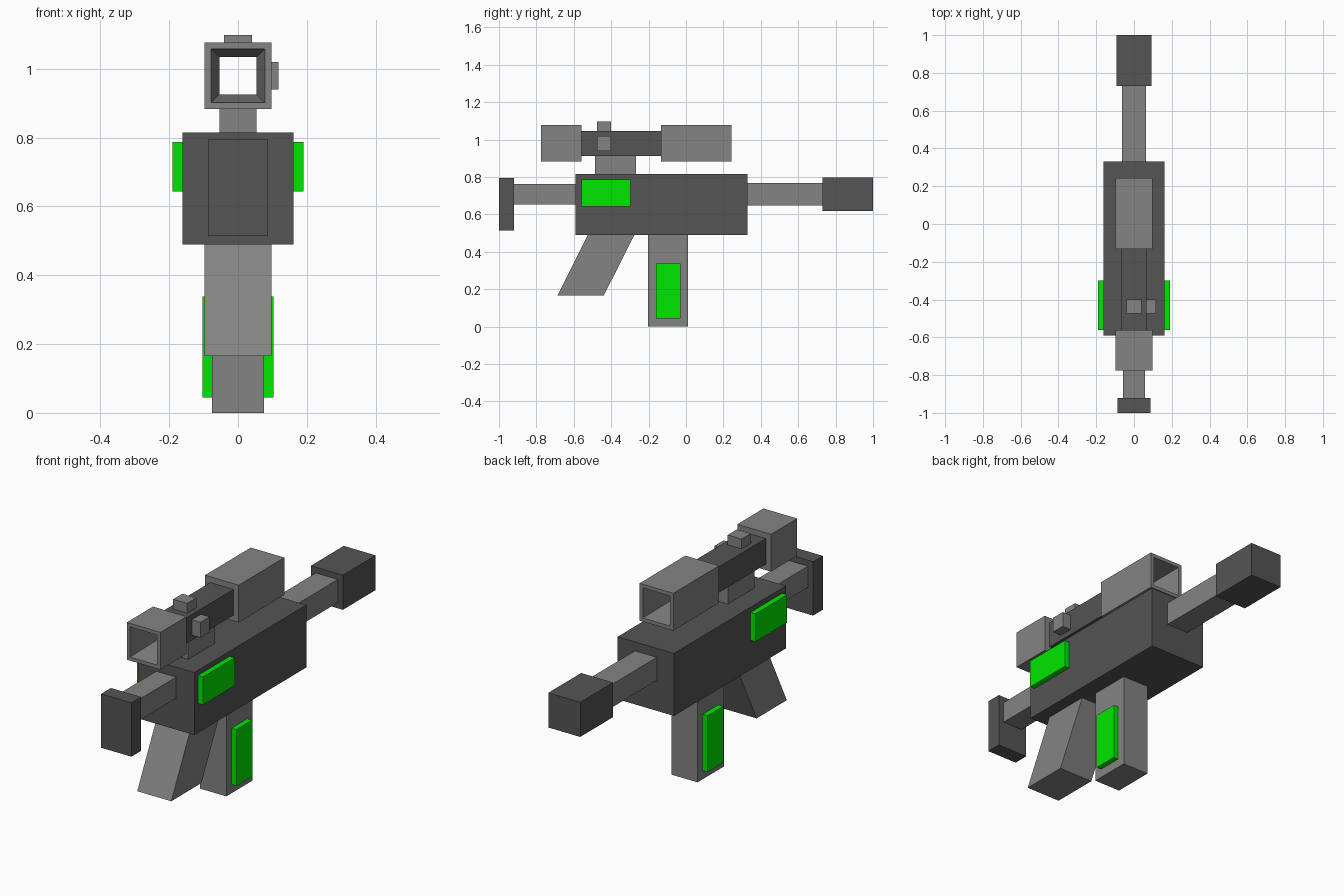
import bpy, bmesh

if "Cube" in bpy.data.objects:
    bpy.data.objects.remove(bpy.data.objects["Cube"])


def material(name, color):
    mat = bpy.data.materials.new(name)
    mat.diffuse_color = (*color, 1)
    mat.use_nodes = True
    mat.node_tree.nodes["Principled BSDF"].inputs["Base Color"].default_value = mat.diffuse_color
    return mat


green = material("green", (0.0, 0.8, 0.0))
dark = material("dark_grey", (.089, .089, .089))
mid = material("mid_grey", (.227, .227, .227))


def new_object(name, bm, mats):
    bmesh.ops.recalc_face_normals(bm, faces=bm.faces)
    mesh = bpy.data.meshes.new(name)
    bm.to_mesh(mesh)
    bm.free()
    ob = bpy.data.objects.new(name, mesh)
    bpy.context.collection.objects.link(ob)
    for mat in mats:
        mesh.materials.append(mat)
    return ob


def prism(name, x0, x1, profile, mat):
    """Extrude a (y, z) side profile from x0 to x1."""
    bm = bmesh.new()
    face = bm.faces.new([bm.verts.new((x0, y, z)) for y, z in profile])
    ext = bmesh.ops.extrude_face_region(bm, geom=[face])["geom"]
    verts = [v for v in ext if isinstance(v, bmesh.types.BMVert)]
    bmesh.ops.translate(bm, verts=verts, vec=(x1 - x0, 0, 0))
    return new_object(name, bm, [mat])


def box(name, x, y, z, mat):
    return prism(name, x[0], x[1],
                 [(y[0], z[0]), (y[1], z[0]), (y[1], z[1]), (y[0], z[1])], mat)


def square_tube(name, zc, profile, dark_segments):
    """Sweep a closed (y, half width) profile around a square."""
    bm = bmesh.new()
    corners = [(-1, -1), (1, -1), (1, 1), (-1, 1)]
    rings = [[bm.verts.new((h * cx, y, zc + h * cz)) for cx, cz in corners]
             for y, h in profile]
    for i, a in enumerate(rings):
        b = rings[(i + 1) % len(rings)]
        for j in range(4):
            k = (j + 1) % 4
            face = bm.faces.new((a[j], a[k], b[k], b[j]))
            face.material_index = int(i in dark_segments)
    return new_object(name, bm, [mid, dark])


# Receiver, barrel and stock
box("body", (-.162, .162), (-.59, .33), (.49, .815), dark)
box("barrel", (-.063, .063), (.33, .73), (.648, .768), mid)
box("muzzle", (-.092, .092), (.73, 1.0), (.618, .798), dark)
box("stock_tube", (-.057, .057), (-.92, -.59), (.653, .763), mid)
box("stock_plate", (-.087, .087), (-1.0, -.92), (.514, .794), dark)

# Slanted grip and magazine
prism("grip", -.098, .098,
      [(-.688, .166), (-.44, .166), (-.276, .49), (-.525, .49)], mid)
box("magazine", (-.075, .075), (-.203, .012), (0, .49), mid)

# Green side panels
for side, s in (("left", -1), ("right", 1)):
    box("body_panel_" + side, sorted((s * .162, s * .19)),
        (-.56, -.298), (.643, .788), green)
    box("magazine_panel_" + side, sorted((s * .075, s * .103)),
        (-.16, -.03), (.045, .338), green)

# Hollow scope with flared openings, its mount and knobs
square_tube("scope", .98, [
    (-.775, .097), (-.56, .097), (-.56, .067), (-.133, .067), (-.133, .097),
    (.243, .097), (.243, .078), (-.133, .054), (-.56, .054), (-.775, .078)],
    dark_segments=(2, 7))
box("scope_mount", (-.054, .054), (-.487, -.266), (.815, .913), mid)
box("top_knob", (-.04, .04), (-.475, -.40), (1.047, 1.098), mid)
box("side_knob", (.067, .117), (-.475, -.40), (.94, 1.02), mid)
